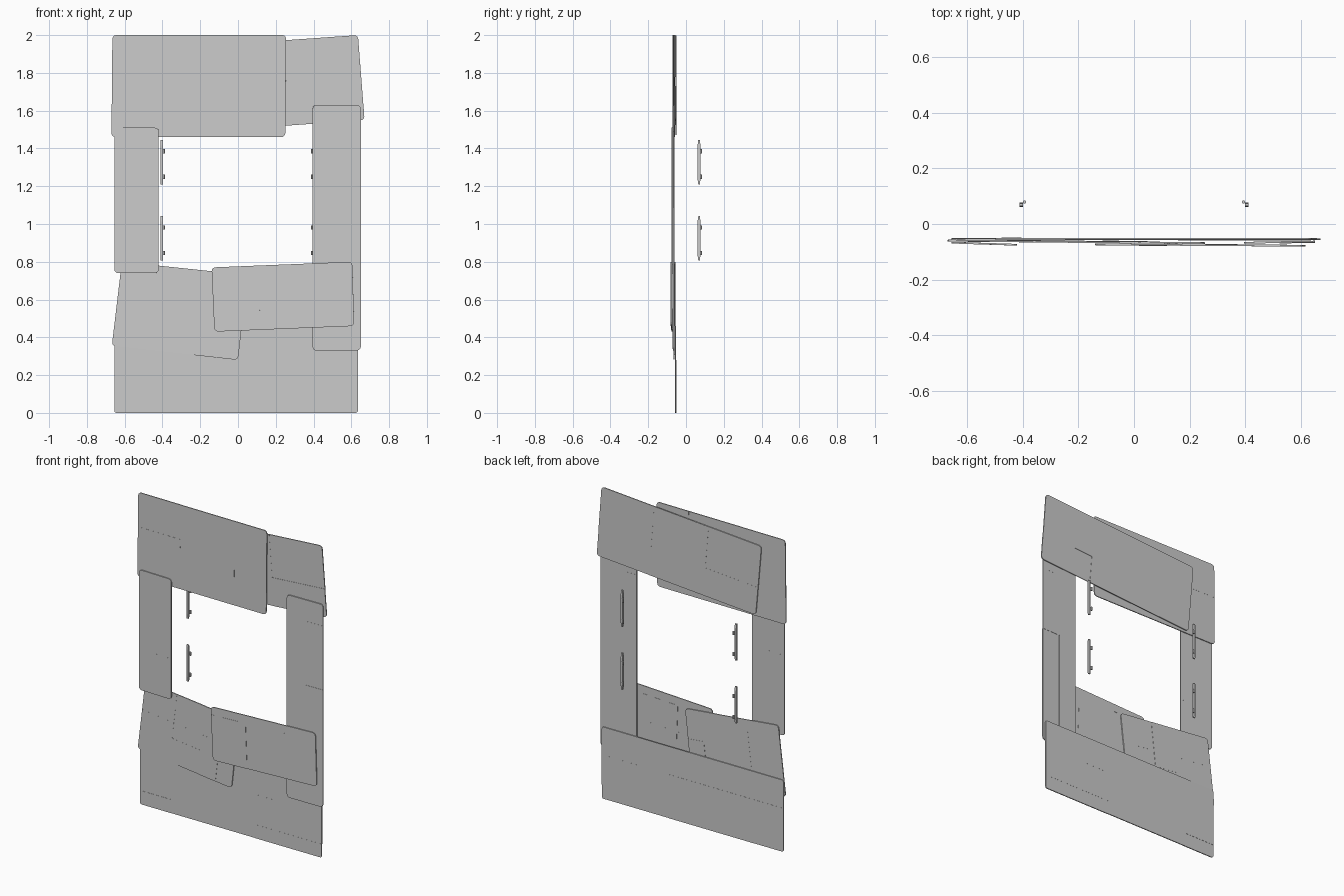
import bpy, bmesh, math, random
from mathutils import Vector

random.seed(4)
if "Cube" in bpy.data.objects:
    bpy.data.objects.remove(bpy.data.objects["Cube"])

grey = bpy.data.materials.new("plain grey")
grey.use_nodes = True
grey.diffuse_color = (0.6, 0.6, 0.6, 1)
grey.node_tree.nodes["Principled BSDF"].inputs["Base Color"].default_value = grey.diffuse_color


def finish(bm, name):
    mesh = bpy.data.meshes.new(name)
    bm.to_mesh(mesh)
    bm.free()
    mesh.materials.append(grey)
    obj = bpy.data.objects.new(name, mesh)
    bpy.context.collection.objects.link(obj)
    return obj


def rounded_outline(ru, rv):
    """Unit square with rounded corners, counter-clockwise seen from the front."""
    points = []
    corners = [(1 - ru, rv, -90), (1 - ru, 1 - rv, 0), (ru, 1 - rv, 90), (ru, rv, 180)]
    for u, v, start in corners:
        for step in range(4):
            a = math.radians(start + 30 * step)
            points.append((u + ru * math.cos(a), 0, v + rv * math.sin(a)))
    return points


def panel(name, corners, depth, seams, radius=0.02, thick=0.006):
    """Sheet between four (x, z) corners: bottom left, bottom right, top right, top left.
    depth is the front y at its two ends; a seam is (axis, place, from, to)."""
    bl, br, tr, tl = [Vector(c) for c in corners]
    bm = bmesh.new()
    outline = rounded_outline(radius / (br - bl).length, radius / (tl - bl).length)
    bm.faces.new([bm.verts.new(p) for p in outline])

    # cut only those plates whose middle lies within the seam's reach
    for axis, place, low, high in seams:
        normal = (1, 0, 0) if axis == "u" else (0, 0, 1)
        other = 2 if axis == "u" else 0
        chosen = [f for f in bm.faces if low < f.calc_center_bounds()[other] < high]
        parts = set(chosen)
        for f in chosen:
            parts.update(f.edges)
            parts.update(f.verts)
        bmesh.ops.bisect_plane(bm, geom=list(parts), dist=1e-5,
                               plane_co=Vector(normal) * place, plane_no=normal)
    bmesh.ops.split_edges(bm, edges=[e for e in bm.edges if len(e.link_faces) == 2])

    # map to the sheet, each plate sitting a little proud or sunk
    for f in bm.faces:
        step = random.uniform(-0.0012, 0.0012)
        for vert in f.verts:
            u, _, v = vert.co
            p = bl.lerp(br, u).lerp(tl.lerp(tr, u), v)
            vert.co = (p.x, depth[0] + (depth[1] - depth[0]) * u + step, p.y)
    obj = finish(bm, name)
    solid = obj.modifiers.new("thickness", "SOLIDIFY")
    solid.thickness = thick
    solid.offset = -1
    return obj


# Upper sheets
panel("top_front_sheet", [(-0.67, 1.46), (0.25, 1.46), (0.255, 2.0), (-0.665, 2.0)],
      (-0.062, -0.071),
      [("v", 0.59, 0, 1), ("u", 0.33, 0, 1), ("u", 0.75, 0, 1)])
panel("top_back_sheet", [(-0.46, 1.47), (0.67, 1.55), (0.635, 2.0), (-0.5, 1.92)],
      (-0.056, -0.057),
      [("v", 0.4, 0, 1), ("u", 0.67, 0, 1), ("u", 0.33, 0.4, 1)])

# Side sheets
panel("right_side_sheet", [(-0.655, 0.74), (-0.42, 0.74), (-0.42, 1.51), (-0.655, 1.51)],
      (-0.069, -0.077),
      [("v", 0.34, 0, 1), ("u", 0.5, 0.34, 1), ("v", 0.67, 0, 0.5)])
panel("left_side_sheet", [(0.395, 0.33), (0.65, 0.33), (0.65, 1.63), (0.395, 1.63)],
      (-0.071, -0.067),
      [("v", 0.895, 0, 1), ("u", 0.5, 0, 1), ("v", 0.58, 0.5, 1)])

# Lower sheets
panel("lower_left_sheet", [(-0.668, 0.355), (0.0, 0.28), (0.05, 0.73), (-0.615, 0.80)],
      (-0.063, -0.067),
      [("v", 0.58, 0, 1), ("u", 0.34, 0, 1), ("u", 0.65, 0, 1),
       ("v", 0.35, 0.34, 0.65), ("u", 0.83, 0, 0.58)])
panel("lower_right_sheet", [(-0.125, 0.43), (0.615, 0.46), (0.605, 0.80), (-0.14, 0.77)],
      (-0.076, -0.081),
      [("v", 0.35, 0, 1), ("v", 0.85, 0, 1), ("u", 0.33, 0, 0.9), ("u", 0.67, 0, 0.9)])
panel("bottom_sheet", [(-0.655, 0.0), (0.635, 0.0), (0.635, 0.46), (-0.655, 0.46)],
      (-0.058, -0.058),
      [("v", 0.61, 0, 1), ("u", 0.17, 0, 1), ("u", 0.37, 0, 0.61), ("u", 0.63, 0, 1),
       ("u", 0.77, 0.61, 1), ("v", 0.19, 0, 0.17), ("v", 0.19, 0.63, 1)], radius=0.012)


def handle(name, side, low):
    """Upright bar with tapered ends and two round bolts on its inner back edge."""
    bm = bmesh.new()
    x, height = 0.404 * side, 0.235
    profile = [(-0.004, 0), (0.004, 0), (0.008, 0.03), (0.008, height - 0.03),
               (0.004, height), (-0.004, height), (-0.008, height - 0.03), (-0.008, 0.03)]
    base = bm.faces.new([bm.verts.new((x - 0.006, 0.069 + y, low + z)) for y, z in profile])
    out = bmesh.ops.extrude_face_region(bm, geom=[base])["geom"]
    bmesh.ops.translate(bm, vec=(0.012, 0, 0),
                        verts=[g for g in out if isinstance(g, bmesh.types.BMVert)])
    for z in (0.04, 0.175):
        bolt = bmesh.ops.create_cone(bm, cap_ends=True, segments=10, depth=0.022,
                                     radius1=0.006, radius2=0.006)["verts"]
        bmesh.ops.translate(bm, verts=bolt, vec=(x - 0.011 * side, 0.079, low + z))
    bmesh.ops.recalc_face_normals(bm, faces=bm.faces)
    return finish(bm, name)


# Four handles behind the opening
for side, word in ((-1, "right"), (1, "left")):
    for low, level in ((0.807, "lower"), (1.21, "upper")):
        handle(f"{level}_{word}_handle", side, low)
